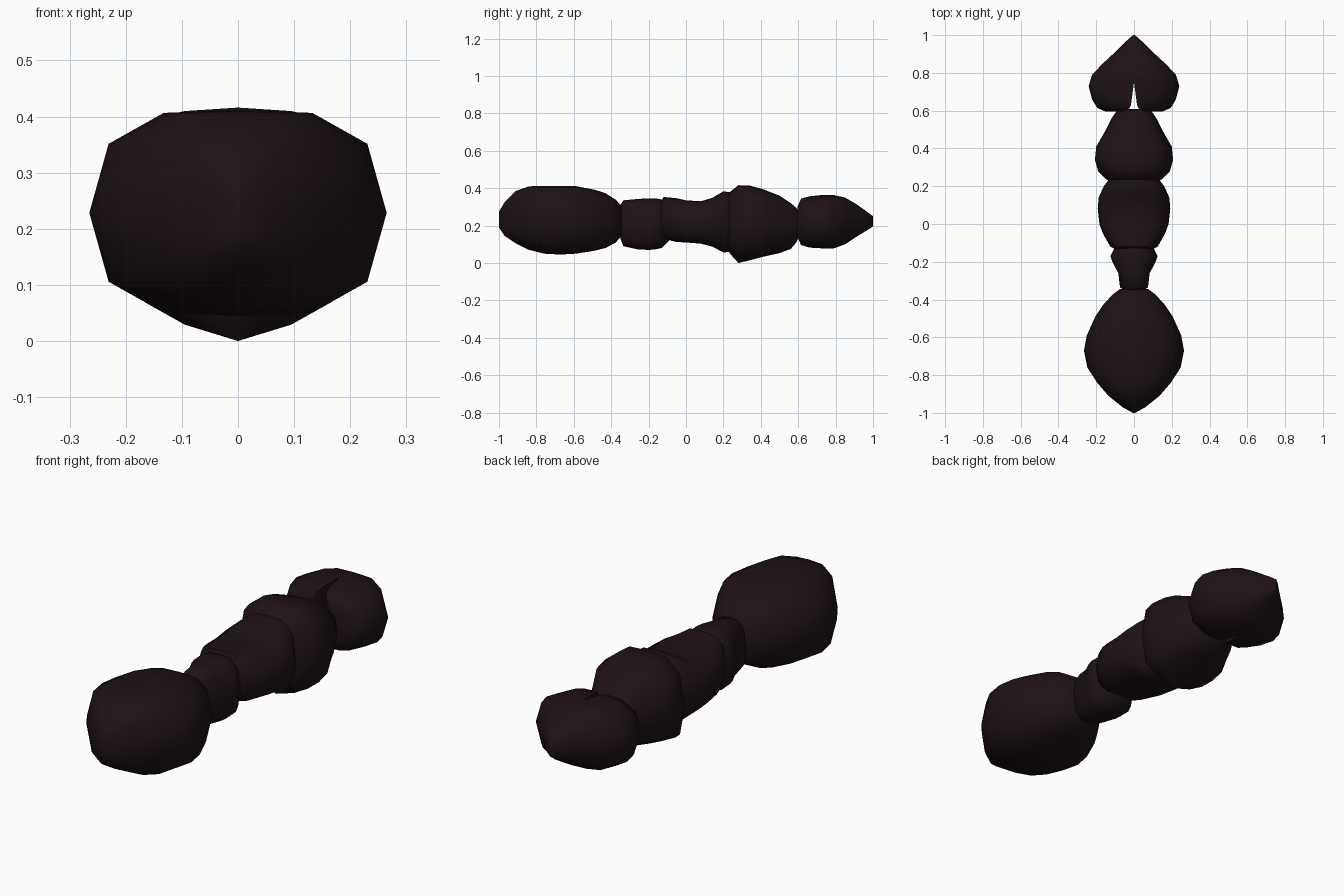
import bpy, bmesh, math

mat = bpy.data.materials.new("dark_shell")
mat.diffuse_color = (0.013, 0.006, 0.008, 1)

# Boxy 12-sided unit section
RING = [(1, 0), (0.87, 0.67), (0.5, 0.97), (0, 1), (-0.5, 0.97), (-0.87, 0.67),
        (-1, 0), (-0.87, -0.67), (-0.5, -0.97), (0, -1), (0.5, -0.97), (0.87, -0.67)]


def finish(ob):
    bpy.ops.object.select_all(action='DESELECT')
    ob.select_set(True)
    bpy.context.view_layer.objects.active = ob
    bpy.ops.object.shade_smooth_by_angle(angle=math.radians(55))


def make_object(name, bm):
    bmesh.ops.recalc_face_normals(bm, faces=bm.faces)
    me = bpy.data.meshes.new(name)
    bm.to_mesh(me)
    bm.free()
    me.materials.append(mat)
    ob = bpy.data.objects.new(name, me)
    bpy.context.collection.objects.link(ob)
    return ob


def loft(name, sections, keel=0.0):
    """Skin sections given as (y, half width, bottom z, top z)."""
    bm = bmesh.new()
    rings = []
    for y, w, lo, hi in sections:
        c, h = (lo + hi) / 2, (hi - lo) / 2
        ring = []
        for i, (u, v) in enumerate(RING):
            lift = keel if i in (8, 10) else 0
            ring.append(bm.verts.new((u * w, y, c + v * h + lift * h)))
        rings.append(ring)
    for a, b in zip(rings, rings[1:]):
        for i in range(12):
            j = (i + 1) % 12
            bm.faces.new((a[i], a[j], b[j], b[i]))
    bm.faces.new(rings[0])
    bm.faces.new(rings[-1])
    ob = make_object(name, bm)
    finish(ob)
    return ob


# Abdomen, ending in a narrow upright ridge at the front
loft("abdomen", [
    (-1.0, 0.006, 0.19, 0.275), (-0.97, 0.06, 0.145, 0.325), (-0.91, 0.135, 0.105, 0.385),
    (-0.84, 0.195, 0.07, 0.41), (-0.76, 0.247, 0.05, 0.412), (-0.67, 0.265, 0.045, 0.412),
    (-0.59, 0.25, 0.05, 0.411), (-0.49, 0.205, 0.065, 0.392), (-0.43, 0.165, 0.08, 0.373),
    (-0.375, 0.115, 0.11, 0.338), (-0.345, 0.075, 0.145, 0.305)])

# Waist
loft("waist", [
    (-0.35, 0.055, 0.13, 0.31), (-0.335, 0.074, 0.09, 0.335), (-0.26, 0.083, 0.073, 0.342),
    (-0.2, 0.115, 0.07, 0.346), (-0.17, 0.125, 0.072, 0.346), (-0.13, 0.105, 0.08, 0.34),
    (-0.09, 0.07, 0.12, 0.31)])

# Rear thorax
loft("rear_thorax", [
    (-0.15, 0.07, 0.2, 0.3), (-0.12, 0.125, 0.13, 0.353), (-0.05, 0.165, 0.112, 0.346),
    (0.0, 0.183, 0.11, 0.335), (0.08, 0.192, 0.103, 0.33), (0.14, 0.187, 0.088, 0.348),
    (0.2, 0.16, 0.056, 0.383), (0.24, 0.13, 0.06, 0.378)])

# Front thorax with a low keel
loft("front_thorax", [
    (0.215, 0.1, 0.1, 0.33), (0.235, 0.145, 0.05, 0.38), (0.28, 0.19, 0.0, 0.416),
    (0.34, 0.207, 0.014, 0.414), (0.41, 0.2, 0.033, 0.395), (0.5, 0.148, 0.053, 0.36),
    (0.56, 0.118, 0.075, 0.32), (0.59, 0.098, 0.11, 0.295), (0.61, 0.08, 0.15, 0.26)], keel=0.11)

# Head: pointed towards the back, cleft where it meets the thorax
head = loft("head", [
    (0.595, 0.15, 0.14, 0.3), (0.615, 0.195, 0.095, 0.345), (0.66, 0.222, 0.082, 0.357),
    (0.73, 0.24, 0.078, 0.364), (0.79, 0.222, 0.078, 0.363), (0.85, 0.165, 0.1, 0.35),
    (0.91, 0.1, 0.14, 0.315), (0.96, 0.05, 0.17, 0.28), (1.0, 0.005, 0.195, 0.25)])

bm = bmesh.new()
outline = [(0, 0.75), (-0.016, 0.63), (-0.025, 0.612), (-0.08, 0.585),
           (0.08, 0.585), (0.025, 0.612), (0.016, 0.63)]
face = bm.faces.new([bm.verts.new((x, y, -0.1)) for x, y in outline])
ext = bmesh.ops.extrude_face_region(bm, geom=[face])
bmesh.ops.translate(bm, vec=(0, 0, 0.7),
                    verts=[v for v in ext["geom"] if isinstance(v, bmesh.types.BMVert)])
cutter = make_object("head_cleft_cutter", bm)
cutter.hide_render = True
cutter.hide_set(True)
cut = head.modifiers.new("cleft", 'BOOLEAN')
cut.operation = 'DIFFERENCE'
cut.solver = 'EXACT'
cut.object = cutter
